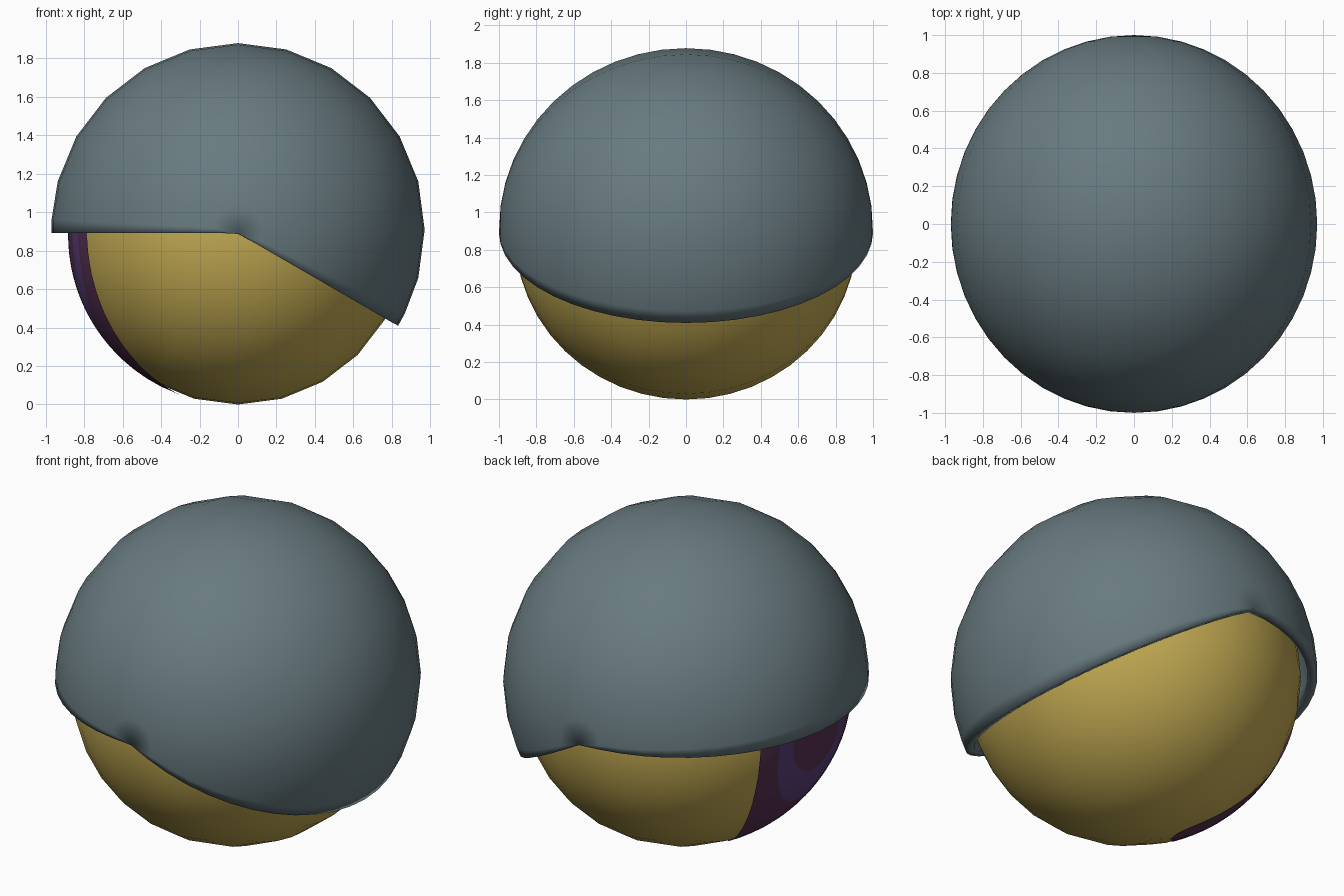
import bpy, bmesh, math
from mathutils import Matrix, Vector

if "Cube" in bpy.data.objects:
    bpy.data.objects.remove(bpy.data.objects["Cube"])


def material(name, rgb):
    m = bpy.data.materials.new(name)
    m.diffuse_color = (*rgb, 1)
    m.use_nodes = True
    m.node_tree.nodes["Principled BSDF"].inputs["Base Color"].default_value = m.diffuse_color
    return m


slate = material("slate grey", (0.138, 0.195, 0.216))
yellow = material("mustard yellow", (0.54, 0.40, 0.085))
plum = material("dark plum", (0.095, 0.030, 0.085))
violet = material("violet", (0.100, 0.048, 0.185))


def finish(bm, name, mats):
    bmesh.ops.remove_doubles(bm, verts=bm.verts, dist=1e-5)
    mesh = bpy.data.meshes.new(name)
    for f in bm.faces:
        f.smooth = True
    bm.to_mesh(mesh)
    bm.free()
    for m in mats:
        mesh.materials.append(m)
    ob = bpy.data.objects.new(name, mesh)
    bpy.context.collection.objects.link(ob)
    return ob


# Eyeball: sphere with its poles on the y axis
RX, RY, CZ = 0.88, 0.914, 0.88
bm = bmesh.new()
bmesh.ops.create_uvsphere(bm, u_segments=24, v_segments=24, radius=1)
bm.transform(Matrix.Translation((0, 0, CZ)) @ Matrix.Diagonal((RX, RY, RX, 1))
             @ Matrix.Rotation(math.pi / 2, 4, 'X'))
finish(bm, "eyeball", [yellow])

# Iris: thin plate of nested ellipses hugging the -x side of the ball
zones = [(0, 0), (0.21, 0.21), (0.31, 0.41), (0.42, 0.747)]
STEPS, SEG, EYE_Z = 8, 64, 0.80
bm = bmesh.new()
rings = []
for zone in range(3):
    (w0, h0), (w1, h1) = zones[zone], zones[zone + 1]
    for s in range(0 if zone == 0 else 1, STEPS + 1):
        t = s / STEPS
        w, h = w0 + (w1 - w0) * t, h0 + (h1 - h0) * t
        ring = []
        for k in range(SEG):
            a = 2 * math.pi * k / SEG
            y, z = w * math.cos(a), EYE_Z + h * math.sin(a) - CZ
            x = -RX * math.sqrt(max(0, 1 - (y / RY) ** 2 - (z / RX) ** 2))
            p = Vector((x, y, z)) * 1.003
            ring.append(bm.verts.new(p + Vector((0, 0, CZ))))
        rings.append(ring)
for i in range(len(rings) - 1):
    for k in range(SEG):
        n = (k + 1) % SEG
        f = bm.faces.new((rings[i][k], rings[i + 1][k], rings[i + 1][n], rings[i][n]))
        f.material_index = 1 if i // STEPS == 1 else 0
        f.normal_update()
        if f.normal.x > 0:
            f.normal_flip()
finish(bm, "iris", [plum, violet])

# Eyelid: 210 degree wedge of a larger sphere, with tight loops at the rim
LX, LY, LZ, DROP, RINGS = 0.97, 1.0, 0.908, 0.016, 24
angles = [-30, -26.7] + list(range(-15, 166, 15)) + [176.7, 180]
bm = bmesh.new()
rows = []
for i, deg in enumerate(angles):
    a = math.radians(deg)
    shift = Vector((0, 0, 0))
    if i == 0:
        shift = Vector((math.sin(a), 0, -math.cos(a))) * DROP
    elif i == len(angles) - 1:
        shift = Vector((0, 0, -DROP))
    row = []
    for j in range(RINGS + 1):
        t = math.pi * j / RINGS
        r = LX * math.sin(t)
        p = Vector((r * math.cos(a), -LY * math.cos(t), LZ + r * math.sin(a)))
        p += Vector((0, 0, -0.02)) if j in (0, RINGS) else shift
        row.append(bm.verts.new(p))
    rows.append(row)
for r0, r1 in zip(rows, rows[1:]):
    for j in range(RINGS):
        bm.faces.new((r0[j], r0[j + 1], r1[j + 1], r1[j]))
bmesh.ops.remove_doubles(bm, verts=bm.verts, dist=1e-5)
for f in bm.faces:
    f.normal_update()
    if f.normal.dot(f.calc_center_median() - Vector((0, 0, LZ))) < 0:
        f.normal_flip()
lid = finish(bm, "eyelid", [slate])
mod = lid.modifiers.new("thickness", 'SOLIDIFY')
mod.thickness = 0.05
mod.offset = -1
